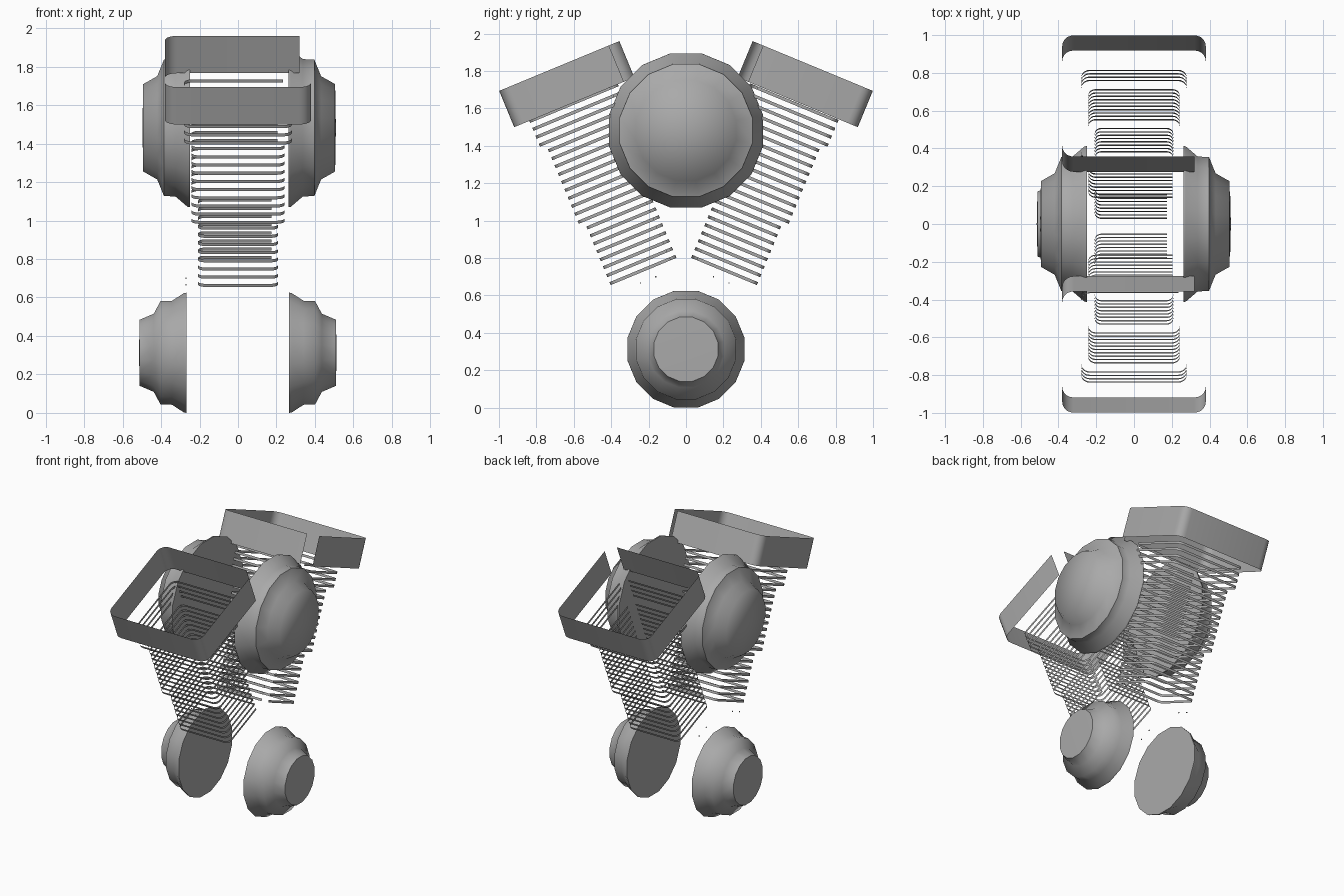
import bpy, bmesh
from math import sin, cos, pi, radians
from mathutils import Vector, Matrix

if "Cube" in bpy.data.objects:
    bpy.data.objects.remove(bpy.data.objects["Cube"], do_unlink=True)

GREY = (0.4, 0.4, 0.4, 1)
metal = bpy.data.materials.new("plain grey metal")
metal.use_nodes = True
metal.diffuse_color = GREY
metal.node_tree.nodes["Principled BSDF"].inputs["Base Color"].default_value = GREY

TILT = radians(22.5)


def finish(bm, name, angle):
    mesh = bpy.data.meshes.new(name)
    bm.to_mesh(mesh)
    bm.free()
    obj = bpy.data.objects.new(name, mesh)
    bpy.context.collection.objects.link(obj)
    mesh.materials.append(metal)
    bpy.ops.object.select_all(action="DESELECT")
    obj.select_set(True)
    bpy.context.view_layer.objects.active = obj
    bpy.ops.object.shade_smooth_by_angle(angle=radians(angle))
    return obj


def bank_point(side, x, b, a, shift):
    """Bank space: a runs up the tilted cylinder axis, b across it."""
    y = a * sin(TILT) + b * cos(TILT)
    z = a * cos(TILT) - b * sin(TILT)
    return Vector((x, side * y + shift, z))


def outline(half):
    """Rounded rectangle, open at its inner left corner."""
    hx, hb, r = half, half * 0.915, half * 0.16
    pts = [(hx, r - hb)]
    corners = [(hx - r, hb - r, 0), (r - hx, hb - r, pi / 2), (r - hx, r - hb, pi)]
    for cx, cb, start in corners:
        for i in range(6):
            t = start + i * pi / 10
            pts.append((cx + r * cos(t), cb + r * sin(t)))
    return pts + [(hx - r, -hb)]


def add_band(bm, side, half, centre, base, height, shift):
    rows = [[bm.verts.new(bank_point(side, x, b + centre, a, shift))
             for x, b in outline(half)] for a in (base, base + height)]
    low, high = rows
    for i in range(len(low) - 1):
        quad = [low[i], low[i + 1], high[i + 1], high[i]]
        bm.faces.new(quad if side > 0 else quad[::-1])


# Tilted banks: open cover walls, stepped cooling fins, small pins below
for side, word in ((1, "rear"), (-1, "front")):
    bm = bmesh.new()
    add_band(bm, side, 0.38, -0.073, 1.737, 0.21, 0)
    finish(bm, word + "_cover_wall", 35)

    bm = bmesh.new()
    for i in range(22):
        half = 0.208 if i < 8 else 0.243 if i < 18 else 0.28
        add_band(bm, side, half, -0.08, 0.755 + i * 0.046, 0.017, -0.012)
    finish(bm, word + "_cooling_fins", 35)

    bm = bmesh.new()
    for y, z in ((0.155, 0.70), (0.237, 0.666)):
        place = Matrix.Translation((-0.27, side * y - 0.007, z))
        bmesh.ops.create_cube(bm, size=0.006, matrix=place)
    finish(bm, word + "_pins", 30)

# Round side caps: turned profile of (distance outward, radius share)
PROFILE = [(0, 1), (0.012, 0.995), (0.075, 0.865), (0.135, 0.858),
           (0.17, 0.65), (0.243, 0.55)]


def side_cap(name, side, inner, z, radius):
    bm = bmesh.new()
    rings = []
    for out, share in PROFILE:
        ring = []
        for i in range(16):
            t = (i + 0.5) * pi / 8
            r = radius * share
            ring.append(bm.verts.new((inner + side * out, r * cos(t), z + r * sin(t))))
        rings.append(ring)
    for p, q in zip(rings, rings[1:]):
        for i in range(16):
            j = (i + 1) % 16
            bm.faces.new((p[i], p[j], q[j], q[i]))
    bm.faces.new(rings[0])
    # Shallow outer face closed to a centre point
    tip = bm.verts.new((inner + side * (PROFILE[-1][0] + 0.004), 0, z))
    last = rings[-1]
    for i in range(16):
        bm.faces.new((last[i], last[(i + 1) % 16], tip))
    bmesh.ops.recalc_face_normals(bm, faces=bm.faces)
    finish(bm, name, 62.5)


side_cap("left_large_cap", 1, 0.262, 1.482, 0.421)
side_cap("right_large_cap", -1, -0.25, 1.482, 0.421)
side_cap("left_small_cap", 1, 0.266, 0.3125, 0.3186)
side_cap("right_small_cap", -1, -0.268, 0.3125, 0.3186)
